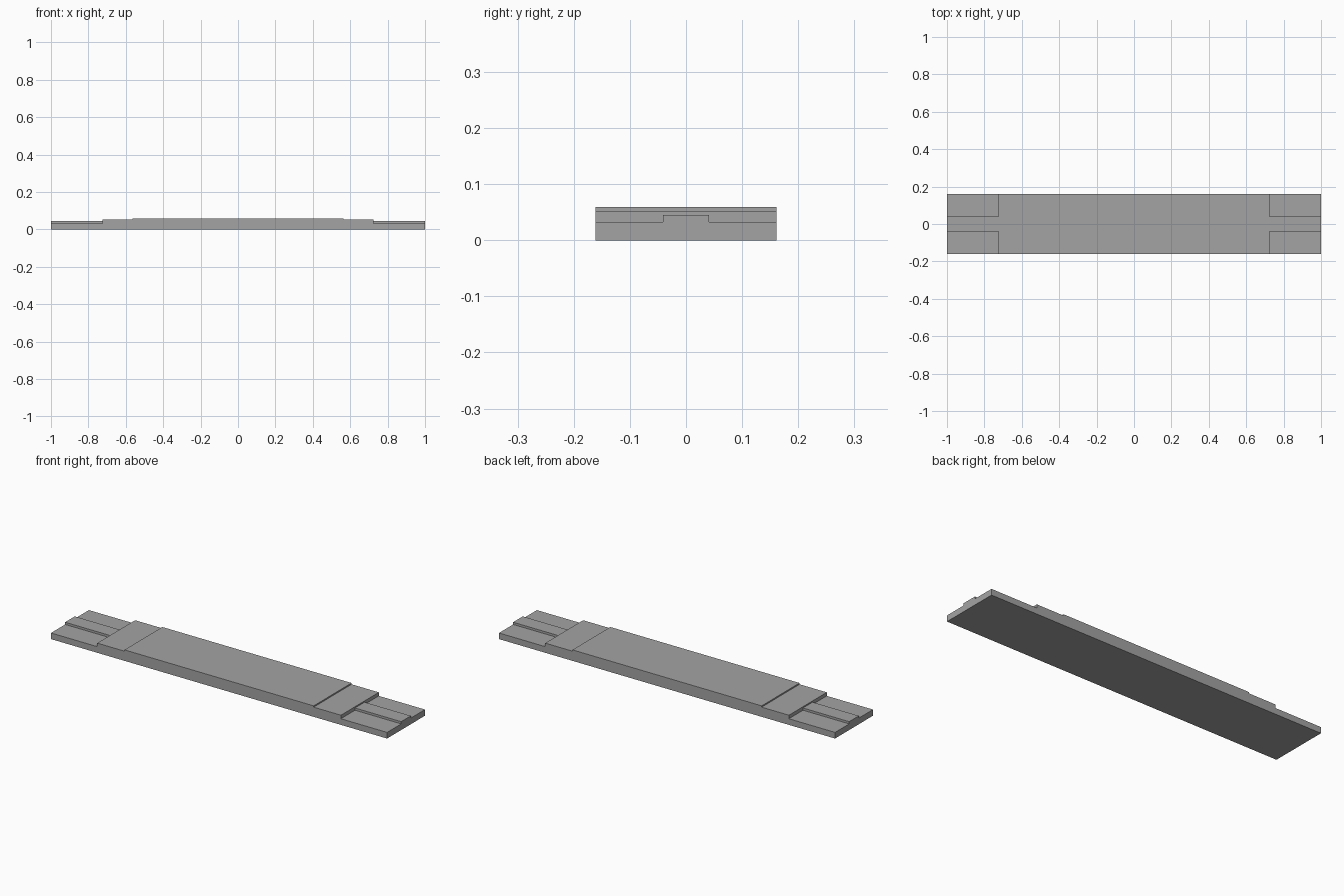
import bpy, bmesh

if "Cube" in bpy.data.objects:
    bpy.data.objects.remove(bpy.data.objects["Cube"], do_unlink=True)

HALF_WIDTH = 0.161
RIB_HALF = 0.041
SHELF_Z, RIB_Z, STEP_Z, TOP_Z = 0.033, 0.045, 0.052, 0.059
TOP_X, STEP_X, END_X = 0.563, 0.725, 1.0

grey = bpy.data.materials.new("plain grey")
grey.use_nodes = True
colour = (0.37, 0.37, 0.37, 1)
grey.diffuse_color = colour
grey.node_tree.nodes["Principled BSDF"].inputs["Base Color"].default_value = colour


def extrude_profile(name, profile, y0, y1):
    """Closed solid from an x-z outline swept along y."""
    bm = bmesh.new()
    face = bm.faces.new([bm.verts.new((x, y0, z)) for x, z in profile])
    sweep = bmesh.ops.extrude_face_region(bm, geom=[face])
    for v in sweep["geom"]:
        if isinstance(v, bmesh.types.BMVert):
            v.co.y = y1
    bmesh.ops.recalc_face_normals(bm, faces=bm.faces)
    mesh = bpy.data.meshes.new(name)
    bm.to_mesh(mesh)
    bm.free()
    mesh.materials.append(grey)
    obj = bpy.data.objects.new(name, mesh)
    bpy.context.collection.objects.link(obj)
    return obj


# Stepped plate, symmetric end to end
half = [(END_X, 0), (END_X, RIB_Z), (STEP_X, RIB_Z), (STEP_X, STEP_Z),
        (TOP_X, STEP_Z), (TOP_X, TOP_Z)]
outline = half + [(-x, z) for x, z in reversed(half)]
plate = extrude_profile("stepped_plate", outline, -HALF_WIDTH, HALF_WIDTH)

# Cut the shelves at the four corners, leaving a central rib at each end
for sx in (-1, 1):
    for sy in (-1, 1):
        box = [(sx * x, z) for x, z in ((STEP_X, SHELF_Z), (1.1, SHELF_Z),
                                        (1.1, 0.1), (STEP_X, 0.1))]
        cutter = extrude_profile("shelf_cutter", box, sy * RIB_HALF, sy * 0.25)
        cutter.hide_render = True
        cut = plate.modifiers.new("shelf cut", 'BOOLEAN')
        cut.operation = 'DIFFERENCE'
        cut.solver = 'EXACT'
        cut.object = cutter
        bpy.context.view_layer.objects.active = plate
        bpy.ops.object.modifier_apply(modifier=cut.name)
        bpy.data.objects.remove(cutter, do_unlink=True)
